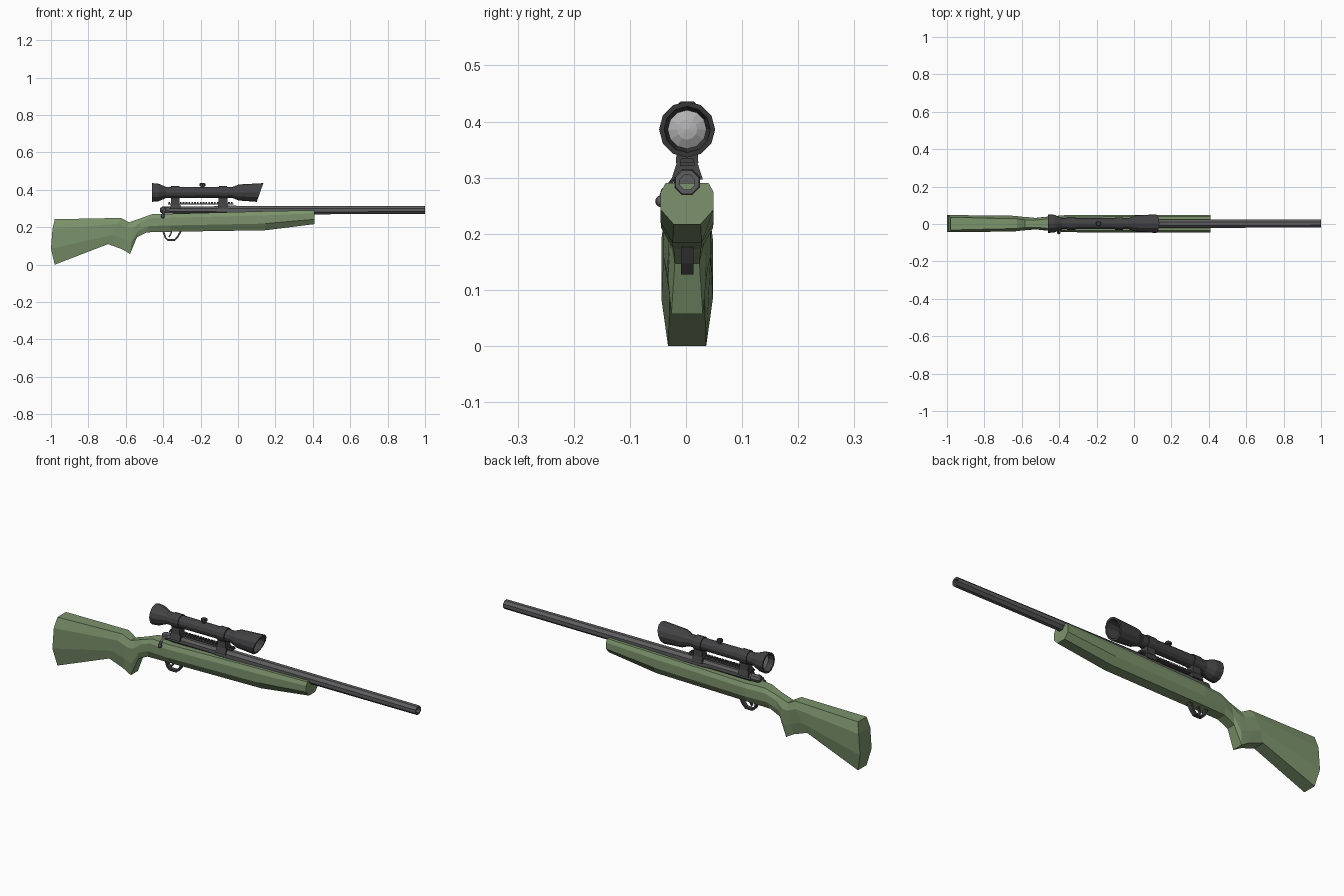
import bpy, bmesh, math
from mathutils import Vector

if "Cube" in bpy.data.objects:
    bpy.data.objects.remove(bpy.data.objects["Cube"])

Y = 0.002          # bore line sits slightly off centre because of the bolt handle


def material(name, rgb):
    m = bpy.data.materials.new(name)
    m.diffuse_color = (*rgb, 1)
    m.use_nodes = True
    m.node_tree.nodes["Principled BSDF"].inputs["Base Color"].default_value = m.diffuse_color
    return m


GREEN = material("green_stock", (0.20, 0.29, 0.15))
STEEL = material("steel", (0.11, 0.11, 0.115))
DARK = material("dark_metal", (0.055, 0.055, 0.058))
GLASS = material("glass", (0.45, 0.45, 0.45))


def finish(name, bm, mat):
    bmesh.ops.remove_doubles(bm, verts=bm.verts, dist=1e-5)
    bmesh.ops.recalc_face_normals(bm, faces=bm.faces)
    me = bpy.data.meshes.new(name)
    bm.to_mesh(me)
    bm.free()
    me.materials.append(mat)
    ob = bpy.data.objects.new(name, me)
    bpy.context.collection.objects.link(ob)
    return ob


def bridge(bm, rings, closed_rings=False):
    n = len(rings[0])
    pairs = list(zip(rings, rings[1:]))
    if closed_rings:
        pairs.append((rings[-1], rings[0]))
    for a, b in pairs:
        for i in range(n):
            j = (i + 1) % n
            vs = [a[i], a[j], b[j], b[i]]
            bm.faces.new(vs)


def lathe(name, profile, z, sides, mat, loop=False, axis="X", x0=0, phase=0):
    """Turn (position, radius) pairs around an X or Z axis."""
    bm = bmesh.new()
    rings = []
    for p, r in profile:
        ring = []
        for i in range(sides):
            a = math.tau * (i + phase) / sides
            u, v = r * math.sin(a), r * math.cos(a)
            co = (x0 + p, Y + u, z + v) if axis == "X" else (x0 + u, Y + v, z + p)
            ring.append(bm.verts.new(co))
        rings.append(ring)
    bridge(bm, rings, loop)
    return finish(name, bm, mat)


def wedge(name, x, length, z0, z1, w0, w1, mat, inset=0.0):
    """Box whose half width goes from w0 (bottom) to w1 (top)."""
    bm = bmesh.new()
    rings = []
    for z, w, h in ((z0, w0, length / 2), (z1, w1, length / 2 - inset)):
        rings.append([bm.verts.new((x + sx * h, Y + sy * w, z))
                      for sx, sy in ((-1, -1), (1, -1), (1, 1), (-1, 1))])
    bridge(bm, rings)
    for r in rings:
        bm.faces.new(r)
    return finish(name, bm, mat)


def band(name, path, half, thick, mat):
    """Flat strip of metal following an (x, z) path."""
    bm = bmesh.new()
    pts = [Vector(p) for p in path]
    rings = []
    for i, p in enumerate(pts):
        t = (pts[min(i + 1, len(pts) - 1)] - pts[max(i - 1, 0)]).normalized()
        n = Vector((-t.y, t.x)) * thick / 2
        rings.append([bm.verts.new((p.x + s * n.x, Y + w * half, p.y + s * n.y))
                      for s, w in ((1, -1), (1, 1), (-1, 1), (-1, -1))])
    bridge(bm, rings)
    bm.faces.new(rings[0])
    bm.faces.new(rings[-1])
    return finish(name, bm, mat)


# Stock: loft of slanted sections (x top, z top, x bottom, z bottom, half widths top/mid/bottom)
sections = [
    (-0.98, 0.243, -0.98, 0.0, 0.034, 0.046, 0.034),
    (-0.626, 0.25, -0.695, 0.11, 0.026, 0.042, 0.030),
    (-0.583, 0.227, -0.62, 0.083, 0.020, 0.036, 0.030),
    (-0.555, 0.236, -0.577, 0.057, 0.020, 0.034, 0.028),
    (-0.515, 0.25, -0.54, 0.147, 0.020, 0.030, 0.022),
    (-0.46, 0.27, -0.487, 0.173, 0.026, 0.036, 0.024),
    (-0.36, 0.272, -0.36, 0.176, 0.036, 0.046, 0.026),
    (0.145, 0.286, 0.145, 0.184, 0.038, 0.047, 0.026),
    (0.41, 0.291, 0.41, 0.217, 0.038, 0.047, 0.024),
]
bm = bmesh.new()
rings = []
for k, (xt, zt, xb, zb, wt, w, wb) in enumerate(sections):
    rows = []
    for t, hw in ((0, wt), (0.22, w), (0.65, w), (1, wb)):
        x = xt + (xb - xt) * t - (0.02 if k == 0 and t == 0.65 else 0)
        x -= 0.012 if k == 0 and t == 0.22 else 0
        z = zt + (zb - zt) * t
        rows.append([bm.verts.new((x, Y + s * hw, z)) for s in (-1, 1)])
    rings.append([r[0] for r in rows] + [r[1] for r in reversed(rows)])
    if k in (0, len(sections) - 1):
        for a, b in zip(rows, rows[1:]):
            bm.faces.new((a[0], a[1], b[1], b[0]))
bridge(bm, rings)
finish("stock", bm, GREEN)

# Barrel (open tube) and receiver
BORE = 0.292
lathe("barrel", [(-0.03, 0.025), (0.41, 0.0245), (1.0, 0.0225), (1.0, 0.014), (-0.03, 0.014)],
      BORE, 8, STEEL, loop=True, phase=0.5)
lathe("receiver", [(-0.37, 0), (-0.37, 0.020), (-0.15, 0.020), (-0.10, 0.025),
                   (-0.02, 0.025), (-0.02, 0)], BORE, 8, STEEL, phase=0.5)
lathe("bolt_shroud", [(-0.418, 0), (-0.418, 0.010), (-0.405, 0.018), (-0.37, 0.018), (-0.37, 0)],
      BORE, 8, STEEL)

# Bolt handle: bent arm with a knob
bm = bmesh.new()
arm = [(-0.39, -0.010, 0.300), (-0.392, -0.030, 0.294), (-0.398, -0.042, 0.282), (-0.402, -0.046, 0.262)]
bridge(bm, [[bm.verts.new((x + 0.007 * math.cos(a), Y + y + 0.006 * math.sin(a) * c,
                           z + 0.006 * math.sin(a) * s))
             for a in (math.tau * i / 6 for i in range(6))]
            for (x, y, z), (c, s) in zip(arm, ((0.2, 1), (0.4, 0.9), (0.8, 0.6), (1, 0.1)))])
bmesh.ops.holes_fill(bm, edges=bm.edges)
finish("bolt_handle", bm, STEEL)
bm = bmesh.new()
bmesh.ops.create_uvsphere(bm, u_segments=8, v_segments=6, radius=0.0105)
bmesh.ops.translate(bm, verts=bm.verts, vec=(-0.402, Y - 0.0465, 0.258))
finish("bolt_knob", bm, STEEL)

# Trigger guard and trigger
band("trigger_guard", [(-0.400, 0.180), (-0.388, 0.145), (-0.376, 0.132), (-0.338, 0.132),
                       (-0.322, 0.150), (-0.305, 0.180)], 0.011, 0.009, DARK)
band("trigger", [(-0.355, 0.180), (-0.360, 0.162), (-0.370, 0.148)], 0.005, 0.007, DARK)

# Scope body: eyepiece, tube and objective bell with slanted mouth
SCOPE = 0.386
body = lathe("scope_body", [(-0.43, 0), (-0.43, 0.036), (-0.46, 0.042), (-0.46, 0.050),
                            (-0.425, 0.047), (-0.385, 0.030), (-0.03, 0.029), (0.005, 0.043),
                            (0.118, 0.050), (0.118, 0.041), (0.03, 0.034), (0.03, 0)],
             SCOPE, 12, DARK)
for v in body.data.vertices:
    if v.co.x > 0.1:
        v.co.x += 0.35 * (v.co.z - SCOPE)
lathe("front_lens", [(0.035, 0.035), (0.045, 0.018), (0.048, 0)], SCOPE, 12, GLASS)
lathe("rear_lens", [(-0.434, 0.036), (-0.437, 0)], SCOPE, 12, GLASS)

# Elevation turret
lathe("turret", [(0, 0), (0, 0.010), (0.012, 0.010), (0.012, 0.015), (0.023, 0.015),
                 (0.026, 0.011), (0.026, 0)], 0.410, 8, DARK, axis="Z", x0=-0.19)

# Scope mounts: foot, post and ring at each end
for label, x in (("rear", -0.335), ("front", -0.08)):
    wedge(label + "_mount_foot", x, 0.058, 0.297, 0.328, 0.028, 0.018, DARK, 0.004)
    wedge(label + "_mount_post", x, 0.046, 0.326, 0.362, 0.020, 0.018, DARK)
    lathe(label + "_mount_ring", [(-0.022, 0.028), (-0.022, 0.034), (0.022, 0.034), (0.022, 0.028)],
          SCOPE, 12, DARK, loop=True, x0=x)

# Toothed rail joining the mounts
wedge("rail", -0.2, 0.35, 0.321, 0.328, 0.013, 0.013, DARK)
tooth = wedge("rail_teeth", -0.367, 0.009, 0.327, 0.334, 0.013, 0.011, DARK)
arr = tooth.modifiers.new("repeat", "ARRAY")
arr.count = 23
arr.use_relative_offset = False
arr.use_constant_offset = True
arr.constant_offset_displace = (0.0152, 0, 0)
